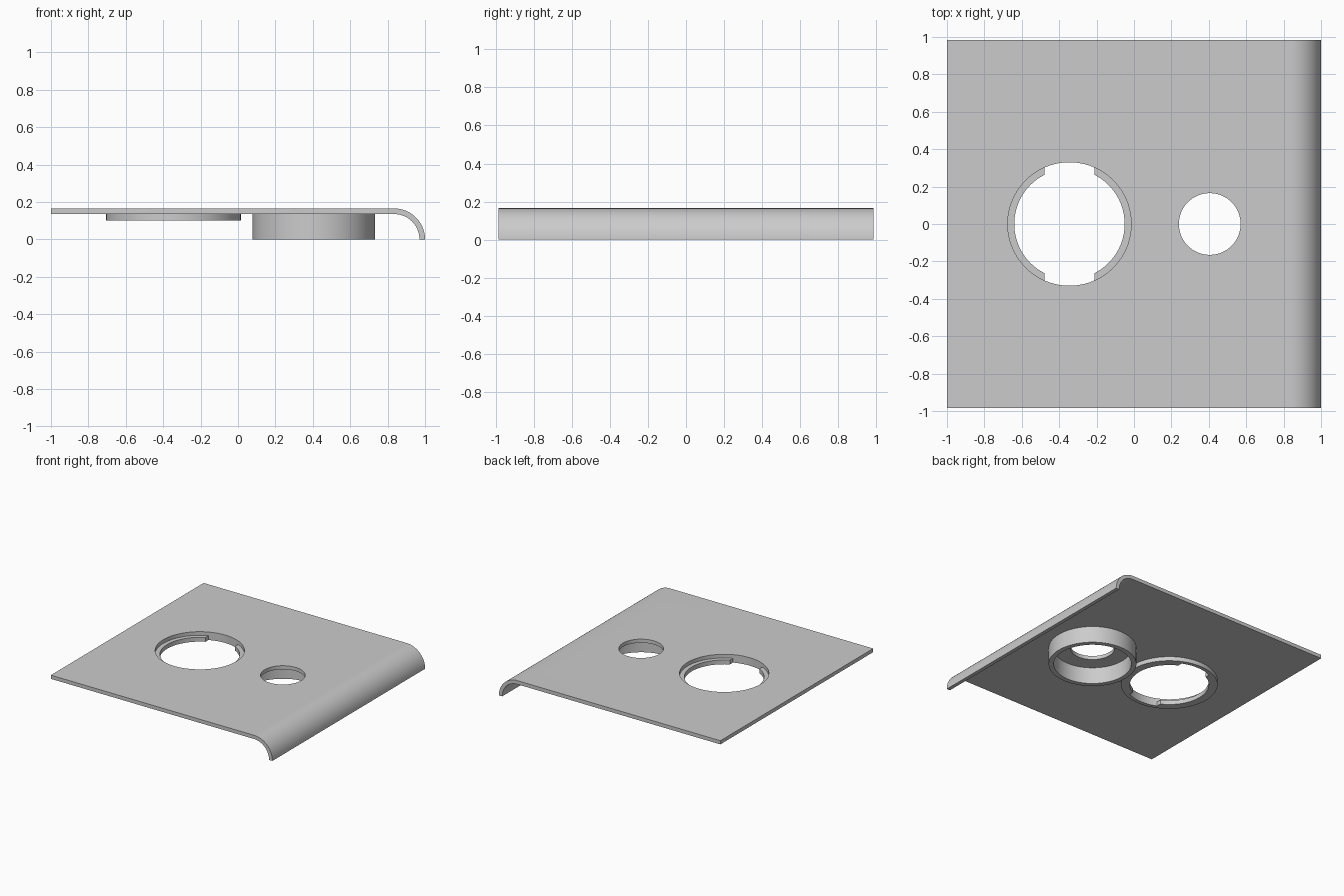
import bpy
import bmesh
from math import acos, cos, sin, pi, radians

old = bpy.data.objects.get("Cube")
if old:
    bpy.data.objects.remove(old, do_unlink=True)

# Single grey finish
grey = bpy.data.materials.new("plain grey")
grey.use_nodes = True
colour = (0.6, 0.6, 0.6, 1)
grey.diffuse_color = colour
grey.node_tree.nodes["Principled BSDF"].inputs["Base Color"].default_value = colour

HALF_DEPTH = 0.985
TOP, UNDER = 0.165, 0.135          # plate surfaces, also the bend radii
BEND_X = 1 - TOP
LARGE_X, LARGE_R = -0.345, 0.33    # large opening
SMALL_X, SMALL_R = 0.405, 0.165    # small opening


def finish(name, bm):
    bmesh.ops.recalc_face_normals(bm, faces=bm.faces[:])
    mesh = bpy.data.meshes.new(name)
    bm.to_mesh(mesh)
    bm.free()
    obj = bpy.data.objects.new(name, mesh)
    bpy.context.collection.objects.link(obj)
    mesh.materials.append(grey)
    return obj


def smooth(obj):
    bpy.ops.object.select_all(action="DESELECT")
    obj.select_set(True)
    bpy.context.view_layer.objects.active = obj
    bpy.ops.object.shade_smooth_by_angle(angle=radians(30))


def arc(start, end, radius, steps):
    return [(start + (end - start) * i / steps, radius) for i in range(steps + 1)]


def ring(name, x, outer, inner, bottom, top):
    """Closed ring whose inner edge follows (angle, radius) pairs."""
    bm = bmesh.new()
    rows = []
    for a, r in inner:
        section = [(r, bottom), (outer, bottom), (outer, top), (r, top)]
        rows.append([bm.verts.new((x + d * cos(a), d * sin(a), z)) for d, z in section])
    for i, row in enumerate(rows):
        following = rows[(i + 1) % len(rows)]
        for j in range(4):
            k = (j + 1) % 4
            bm.faces.new((row[j], row[k], following[k], following[j]))
    obj = finish(name, bm)
    smooth(obj)
    return obj


# Plate with a quarter-round drop along its left edge
bend = 24
profile = [(-1, UNDER), (-1, TOP)]
profile += [(BEND_X + r * cos(a), r * sin(a)) for a, r in arc(pi / 2, 0, TOP, bend)]
profile += [(BEND_X + r * cos(a), r * sin(a)) for a, r in arc(0, pi / 2, UNDER, bend)]
bm = bmesh.new()
face = bm.faces.new([bm.verts.new((x, -HALF_DEPTH, z)) for x, z in profile])
extruded = bmesh.ops.extrude_face_region(bm, geom=[face])["geom"]
bmesh.ops.translate(bm, vec=(0, 2 * HALF_DEPTH, 0),
                    verts=[v for v in extruded if isinstance(v, bmesh.types.BMVert)])
plate = finish("plate", bm)

# Round openings cut through the plate
for x, radius in ((LARGE_X, LARGE_R), (SMALL_X, SMALL_R)):
    bm = bmesh.new()
    bmesh.ops.create_cone(bm, cap_ends=True, segments=96, radius1=radius,
                          radius2=radius, depth=0.2)
    bmesh.ops.translate(bm, vec=(x, 0, TOP), verts=bm.verts[:])
    cutter = finish("opening_cutter", bm)
    cutter.hide_render = True
    cut = plate.modifiers.new("opening", "BOOLEAN")
    cut.operation = "DIFFERENCE"
    cut.solver = "EXACT"
    cut.object = cutter
    bpy.context.view_layer.objects.active = plate
    bpy.ops.object.modifier_apply(modifier=cut.name)
    bpy.data.objects.remove(cutter, do_unlink=True)
smooth(plate)

# Retaining ring: two side lips separated by straight-ended gaps
LIP_R, GAP_HALF = 0.295, 0.133
lip = acos(GAP_HALF / LIP_R)
gap = acos(GAP_HALF / LARGE_R)
edge = []
for turn in (0, pi):
    edge += arc(turn - lip, turn + lip, LIP_R, 36)
    edge += arc(turn + gap, turn + pi - gap, LARGE_R, 14)
ring("retaining_ring", LARGE_X, 0.36, edge, 0.10, UNDER)

# Deep collar below the small opening
ring("collar", SMALL_X, 0.328, arc(0, 2 * pi, 0.29, 96)[:-1], 0, UNDER)
